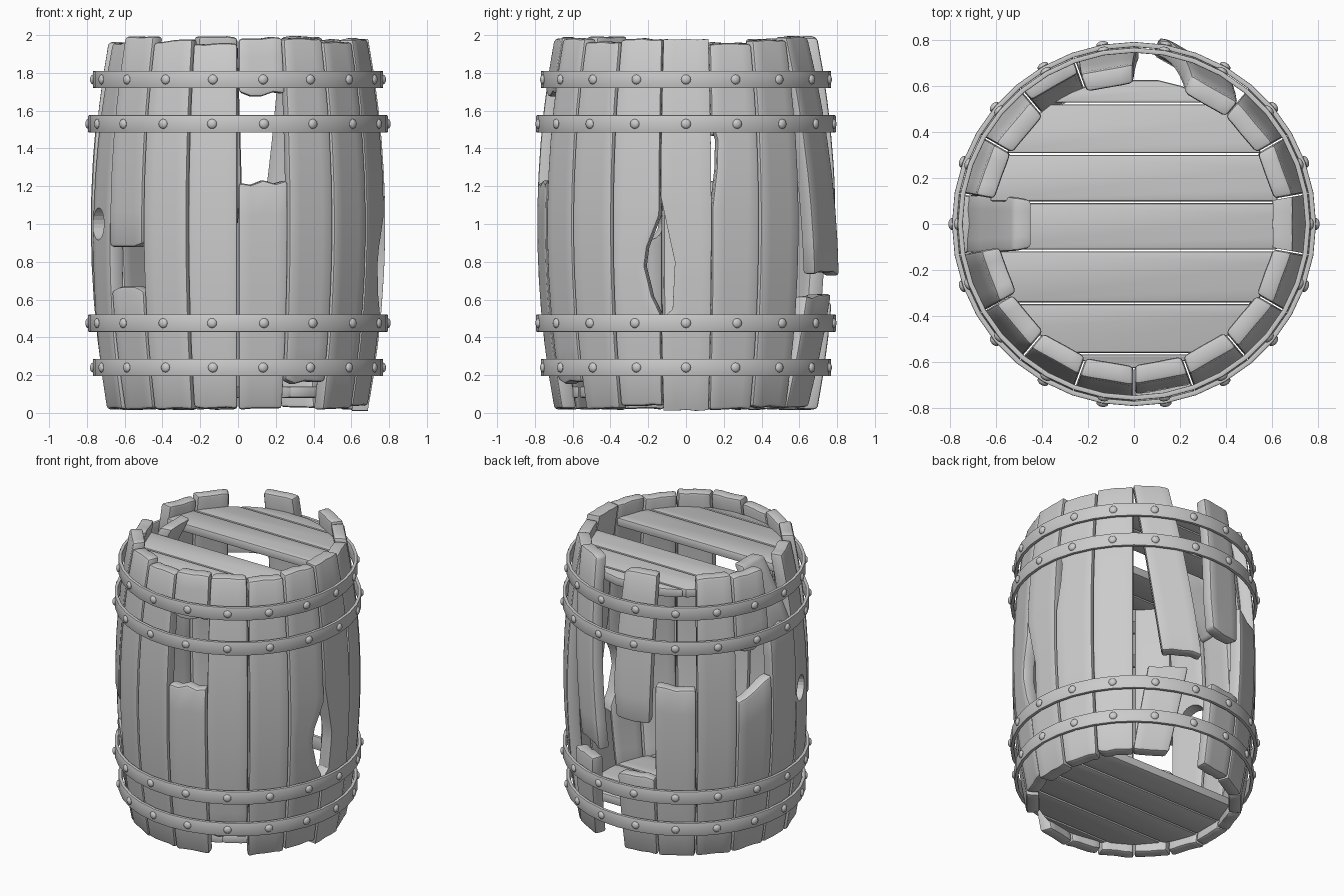
import bpy, bmesh, random
from math import sin, cos, tan, radians, pi, sqrt
from mathutils import Matrix, Vector

if "Cube" in bpy.data.objects:
    bpy.data.objects.remove(bpy.data.objects["Cube"])

random.seed(7)
N = 18           # staves around, and rivets per hoop
THICK = 0.085


def finish(name, bm, bevel=0.0):
    bmesh.ops.recalc_face_normals(bm, faces=bm.faces[:])
    me = bpy.data.meshes.new(name)
    bm.to_mesh(me)
    bm.free()
    ob = bpy.data.objects.new(name, me)
    bpy.context.collection.objects.link(ob)
    bpy.ops.object.select_all(action='DESELECT')
    ob.select_set(True)
    bpy.context.view_layer.objects.active = ob
    if bevel:
        m = ob.modifiers.new("bevel", 'BEVEL')
        m.width, m.segments, m.limit_method, m.angle_limit = bevel, 2, 'ANGLE', radians(40)
        bpy.ops.object.modifier_apply(modifier=m.name)
    bpy.ops.object.shade_smooth_by_angle(angle=radians(35))
    return ob


def bulge(z):
    return 0.685 + 0.094 * (1 - (z - 1) ** 2)


def lerp(table, z):
    for (za, a), (zb, b) in zip(table, table[1:]):
        if za <= z <= zb:
            return a + (b - a) * (z - za) / (zb - za)
    return 0.0


def stave(name, k, z0, z1, left=(), right=(), slant=0.0, du=(0, 0), dr=(0, 0)):
    """Board k; left/right are (height, inset) chips; du/dr are sideways and radial drift at its ends."""
    ang = radians(20 * k)
    out, tan_dir = Vector((cos(ang), sin(ang), 0)), Vector((-sin(ang), cos(ang), 0))
    cols = 5
    r0 = 0.02 if z0 > 0.1 else 0.005
    r1 = 0.02 if z1 < 1.85 else 0.005
    lo = [z0 + random.uniform(-r0, r0) for _ in range(cols)]
    hi = [z1 + random.uniform(-r1, r1) + slant * (c / (cols - 1) - .5) for c in range(cols)]
    rows = max(4, int((z1 - z0) / 0.17) + 1)
    ts = {i / (rows - 1) for i in range(rows)}
    ts |= {(z - z0) / (z1 - z0) for z, _ in (*left, *right) if z0 < z < z1}
    ts = sorted(ts)
    bm = bmesh.new()
    layers = []
    for depth in (0.0, THICK):
        grid = []
        for t in ts:
            row = []
            for c in range(cols):
                z = lo[c] + t * (hi[c] - lo[c])
                r = bulge(z) - depth
                half = r * tan(pi / N) - 0.003
                zn = z0 + t * (z1 - z0)
                a, b = -half + lerp(left, zn), half - lerp(right, zn)
                u = a + (b - a) * c / (cols - 1) + du[0] + t * (du[1] - du[0])
                r += dr[0] + t * (dr[1] - dr[0])
                row.append(bm.verts.new(out * r + tan_dir * u + Vector((0, 0, z))))
            grid.append(row)
        layers.append(grid)
        for i in range(len(ts) - 1):
            for c in range(cols - 1):
                bm.faces.new((grid[i][c], grid[i][c + 1], grid[i + 1][c + 1], grid[i + 1][c]))
    f, b = layers
    for i in range(len(ts) - 1):
        for c in (0, -1):
            bm.faces.new((f[i][c], f[i + 1][c], b[i + 1][c], b[i][c]))
    for i in (0, -1):
        for c in range(cols - 1):
            bm.faces.new((f[i][c], f[i][c + 1], b[i][c + 1], b[i][c]))
    return finish(name, bm, 0.018)


# Whole staves
stave("stave_0", 0, 0.015, 1.98, left=((0.5, 0), (0.55, .06), (0.8, .075), (1.15, 0)))
stave("stave_1", 1, 0.02, 1.955, left=((1.1, 0), (1.3, .025), (1.45, .03), (1.55, 0)))
stave("stave_2", 2, 0.03, 1.975)
stave("stave_7", 7, 0.02, 1.98)
stave("stave_12", 12, 0.02, 1.97, slant=0.02)
stave("stave_13", 13, 0.025, 1.955)
stave("stave_15", 15, 0.16, 1.98)
stave("stave_16", 16, 0.02, 1.965)
stave("stave_17", 17, 0.04, 1.98,
      right=((0.53, 0), (0.62, .045), (0.78, .085), (0.88, .07), (1.05, 0)))

# Broken staves, with the gaps between their ends
stave("stave_3_upper", 3, 0.73, 1.99, du=(.18, -.01), dr=(-.01, 0))
stave("stave_3_lower", 3, 0.03, 0.63, du=(-.01, .09))
stave("stave_5_upper", 5, 0.97, 1.99, du=(-.03, 0), left=((0.97, .03), (1.2, 0)))
stave("stave_5_lower", 5, 0.02, 0.60)
stave("stave_6_lower", 6, 0.02, 1.24)
stave("stave_8_lower", 8, 0.02, 1.18, slant=0.13)
stave("stave_8_upper", 8, 1.46, 1.96)
stave("stave_9_lower", 9, 0.02, 1.54)
stave("stave_9_upper", 9, 1.50, 1.93, dr=(-.02, -.17))
stave("stave_11_lower", 11, 0.02, 0.65)
stave("stave_11_upper", 11, 0.89, 1.99)
stave("stave_14_lower", 14, 0.02, 1.22)
stave("stave_14_upper", 14, 1.68, 1.985)

# Stave with the round bung hole
holed = stave("stave_bung_hole", 10, 0.02, 1.96, dr=(.012, -.025))
a = radians(197)
bpy.ops.mesh.primitive_cylinder_add(vertices=24, radius=0.085, depth=0.4,
                                    location=(.75 * cos(a), .75 * sin(a), 1.0),
                                    rotation=(0, pi / 2, radians(200)))
cutter = bpy.context.object
cutter.hide_render = True
mod = holed.modifiers.new("hole", 'BOOLEAN')
mod.operation, mod.object, mod.solver = 'DIFFERENCE', cutter, 'EXACT'
bpy.context.view_layer.objects.active = holed
bpy.ops.object.modifier_apply(modifier=mod.name)
bpy.data.objects.remove(cutter)


# Hoops and their rivets
def hoop(name, z, radius, height=0.092, thick=0.022, seg=36):
    bm = bmesh.new()
    section = ((radius, -1), (radius, 1), (radius - thick, 1), (radius - thick, -1))
    rings = []
    for i in range(seg):
        t = 2 * pi * i / seg
        rings.append([bm.verts.new((r * cos(t), r * sin(t), z + s * height / 2)) for r, s in section])
    for i in range(seg):
        p, q = rings[i], rings[(i + 1) % seg]
        for j in range(4):
            bm.faces.new((p[j], q[j], q[(j + 1) % 4], p[(j + 1) % 4]))
    finish(name, bm, 0.004)
    bm = bmesh.new()
    for k in range(N):
        m = (Matrix.Rotation(2 * pi * k / N, 4, 'Z') @ Matrix.Translation((radius, 0, z))
             @ Matrix.Diagonal((0.6, 1, 1, 1)) @ Matrix.Rotation(pi / 2, 4, 'Y'))
        bmesh.ops.create_uvsphere(bm, u_segments=12, v_segments=8, radius=0.026, matrix=m)
    finish(name + "_rivets", bm)


for label, z, r in (("bottom", 0.24, 0.768), ("lower", 0.475, 0.793),
                    ("upper", 1.53, 0.793), ("top", 1.765, 0.768)):
    hoop(label + "_hoop", z, r)


# Round heads made of straight planks, some missing
def head(name, z, skip=()):
    cuts = (-0.63, -0.565, -0.345, -0.115, 0.095, 0.305, 0.525, 0.63)
    R = 0.635
    for i, (ya, yb) in enumerate(zip(cuts, cuts[1:])):
        if i in skip:
            continue
        ya, yb = ya + 0.004, yb - 0.004
        ys = [ya + (yb - ya) * j / 4 for j in range(5)]
        pts = [(sqrt(max(R * R - y * y, 0.01)), y) for y in ys]
        pts += [(-x, y) for x, y in reversed(pts)]
        bm = bmesh.new()
        low = [bm.verts.new((x, y, z - 0.03)) for x, y in pts]
        high = [bm.verts.new((x, y, z + 0.03)) for x, y in pts]
        bm.faces.new(low)
        bm.faces.new(high)
        for j in range(len(pts)):
            n = (j + 1) % len(pts)
            bm.faces.new((low[j], low[n], high[n], high[j]))
        finish(f"{name}_plank_{i}", bm, 0.01)


head("top_head", 1.85, skip=(3,))
head("bottom_head", 0.11, skip=(5, 6))
